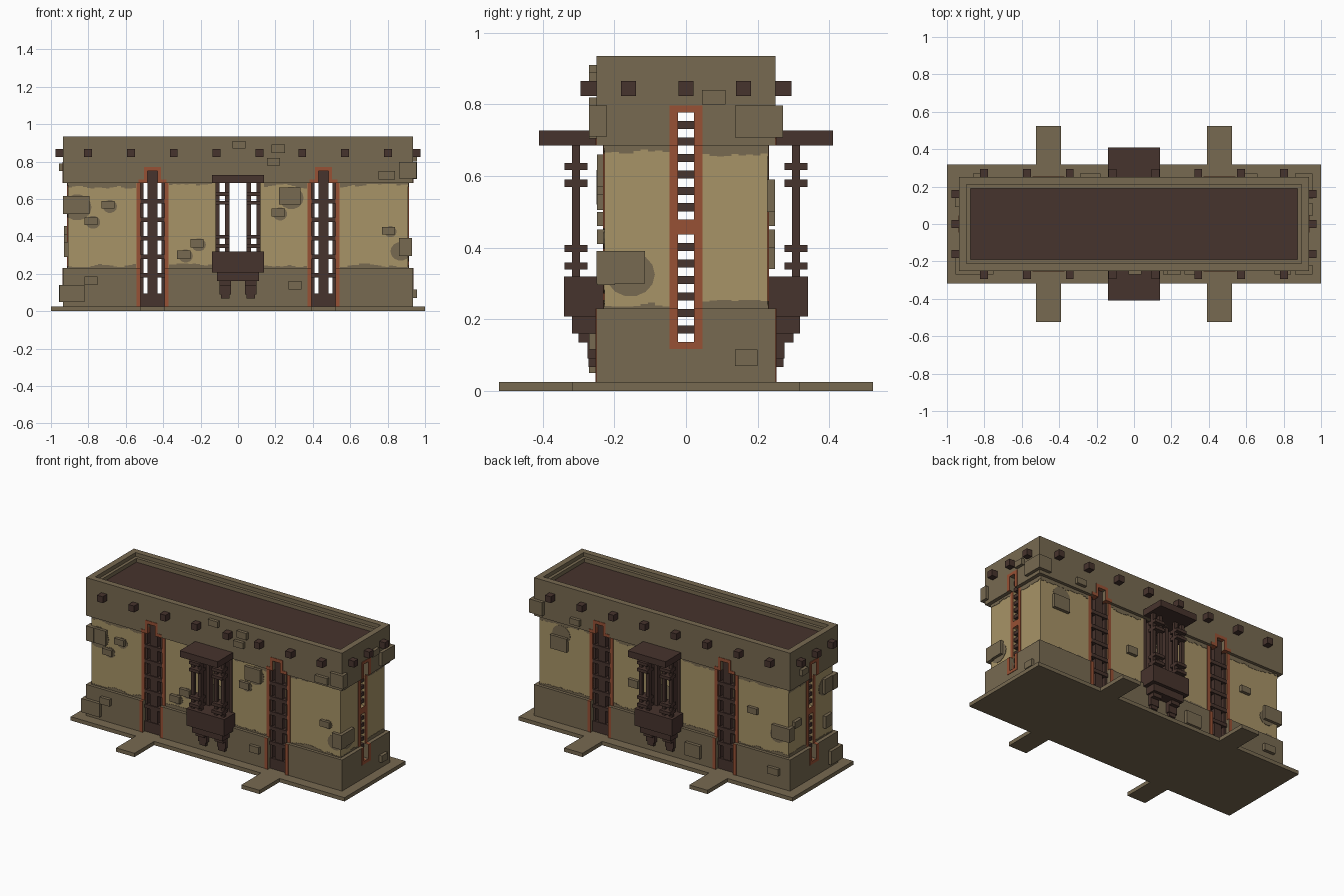
import bpy, bmesh, math, random
from mathutils import Vector

random.seed(4)
cube = bpy.data.objects.get("Cube")
if cube:
    bpy.data.objects.remove(cube, do_unlink=True)


def material(name, rgb):
    m = bpy.data.materials.new(name)
    m.use_nodes = True
    m.diffuse_color = (*rgb, 1)
    bsdf = m.node_tree.nodes["Principled BSDF"]
    bsdf.inputs["Base Color"].default_value = (*rgb, 1)
    bsdf.inputs["Roughness"].default_value = 0.9
    return m


STONE = material("brown stone", (0.185, 0.142, 0.082))
PLASTER = material("sand plaster", (0.39, 0.295, 0.135))
WOOD = material("dark wood", (0.062, 0.033, 0.026))
RUST = material("rust trim", (0.31, 0.082, 0.035))


def finish(name, bm, mat):
    bmesh.ops.recalc_face_normals(bm, faces=bm.faces)
    mesh = bpy.data.meshes.new(name)
    bm.to_mesh(mesh)
    bm.free()
    mesh.materials.append(mat)
    ob = bpy.data.objects.new(name, mesh)
    bpy.context.collection.objects.link(ob)
    return ob


def boxes(name, mat, items):
    """Several boxes (x0, x1, y0, y1, z0, z1) as one object."""
    bm = bmesh.new()
    for x0, x1, y0, y1, z0, z1 in items:
        lo = Vector((min(x0, x1), min(y0, y1), z0))
        hi = Vector((max(x0, x1), max(y0, y1), z1))
        vs = bmesh.ops.create_cube(bm, size=1)["verts"]
        for v in vs:
            v.co = Vector([lo[i] if v.co[i] < 0 else hi[i] for i in range(3)])
    return finish(name, bm, mat)


def on(side, u, d, z):
    """Point on a side: u along it, d outward from the centre."""
    return {"front": (u, -d, z), "back": (u, d, z),
            "left": (d, u, z), "right": (-d, u, z)}[side]


def sbox(side, u0, u1, d0, d1, z0, z1):
    a, b = on(side, u0, d0, z0), on(side, u1, d1, z1)
    return (a[0], b[0], a[1], b[1], z0, z1)


def plate(bm, side, pts, d0, d1):
    """Flat outline of (u, z) points given thickness."""
    a = [bm.verts.new(on(side, u, d0, z)) for u, z in pts]
    b = [bm.verts.new(on(side, u, d1, z)) for u, z in pts]
    bm.faces.new(a)
    bm.faces.new(b)
    for i in range(len(a)):
        j = (i + 1) % len(a)
        bm.faces.new((a[i], a[j], b[j], b[i]))


LONG, SHORT = ("front", "back"), ("left", "right")
SIDES = LONG + SHORT
DOORS = (-0.457, 0.457)
ZONES = {"lower": (0.025, 0.23, 0.935, 0.25, STONE),
         "middle": (0.23, 0.685, 0.909, 0.228, PLASTER),
         "upper": (0.685, 0.935, 0.935, 0.25, STONE)}
T = 0.04
SLITS = ((0.137, 0.436), (0.478, 0.777))

long_holes = [(-0.12, 0.12, 0.30, 0.685)]
for c in DOORS:
    long_holes += [(c - 0.063, c + 0.063, 0.025, 0.687), (c - 0.027, c + 0.027, 0.685, 0.75)]
short_holes = [(-0.023, 0.023, a, b) for a, b in SLITS]


def depth(side, zone):
    return zone[3] if side in LONG else zone[2]


# Hollow walls with through openings, one course per zone
for zname, zone in ZONES.items():
    z0, z1, hx, hy, mat = zone
    for side in SIDES:
        half, holes = (hx, long_holes) if side in LONG else (hy, short_holes)
        us = sorted({-half, half, *[h[0] for h in holes], *[h[1] for h in holes]})
        zs = sorted({z0, z1, *[z for h in holes for z in h[2:] if z0 < z < z1]})
        bm = bmesh.new()
        for ua, ub in zip(us, us[1:]):
            for za, zb in zip(zs, zs[1:]):
                uc, zc = (ua + ub) / 2, (za + zb) / 2
                if not any(h[0] < uc < h[1] and h[2] < zc < h[3] for h in holes):
                    bm.faces.new([bm.verts.new(on(side, u, depth(side, zone) - T / 2, z))
                                  for u, z in ((ua, za), (ub, za), (ub, zb), (ua, zb))])
        bmesh.ops.remove_doubles(bm, verts=bm.verts, dist=1e-5)
        ob = finish(f"{zname}_wall_{side}", bm, mat)
        mod = ob.modifiers.new("thickness", "SOLIDIFY")
        mod.thickness, mod.offset = T, 0

# Base slab, door steps, roof and parapet ledge
boxes("base_slab", STONE, [(-1, 1, -0.317, 0.317, 0, 0.025)])
boxes("door_steps", STONE, [(c - 0.067, c + 0.067, s * 0.30, s * 0.523, 0, 0.025)
                            for c in DOORS for s in (-1, 1)])
boxes("roof", WOOD, [(-0.88, 0.88, -0.195, 0.195, 0.86, 0.885)])
boxes("parapet_ledge", STONE,
      [(-0.9, 0.9, s * 0.19, s * 0.215, 0.85, 0.91) for s in (-1, 1)] +
      [(s * 0.875, s * 0.9, -0.215, 0.215, 0.85, 0.91) for s in (-1, 1)])

# Ragged plaster edges and worn stone patches
PATCHES = {"front": [(-0.86, 0.555, 0.07), (-0.685, 0.56, 0.035), (-0.775, 0.475, 0.035),
                     (-0.21, 0.355, 0.035), (-0.28, 0.295, 0.035), (0.285, 0.605, 0.06),
                     (0.225, 0.52, 0.035), (0.815, 0.425, 0.03), (0.87, 0.32, 0.05)],
           "back": [(0.75, 0.60, 0.06), (-0.83, 0.36, 0.05)],
           "left": [(-0.155, 0.325, 0.062)], "right": [(-0.15, 0.56, 0.06)]}
for side in SIDES:
    d = depth(side, ZONES["middle"])
    bm = bmesh.new()
    runs = ((-0.909, -0.545), (-0.37, -0.14), (0.14, 0.37), (0.545, 0.909)) \
        if side in LONG else ((-0.228, -0.046), (0.046, 0.228))
    for a, b in runs:
        n = int((b - a) / 0.02)
        for edge, sign, reach in ((0.23, 1, 0.012), (0.685, -1, 0.018)):
            pts, h = [(a, edge)], reach
            for i in range(n):
                h = min(max(h + random.uniform(-0.008, 0.008), 0.006), reach + 0.012)
                pts += [(a + (b - a) * i / n, edge + sign * h),
                        (a + (b - a) * (i + 1) / n, edge + sign * h)]
            plate(bm, side, pts + [(b, edge)], d - 0.002, d + 0.002)
    for u, z, r in PATCHES[side]:
        lim = 0.909 if side in LONG else 0.228
        ring = [(max(-lim, min(lim, u + r * 1.1 * math.cos(k * math.tau / 14))),
                 z + r * math.sin(k * math.tau / 14)) for k in range(14)]
        plate(bm, side, ring, d - 0.002, d + 0.0025)
    finish(f"worn_stone_{side}", bm, STONE)

# Protruding stones: (u0, u1, z0, z1)
BRICKS = {
    "front": [(-0.935, -0.795, 0.52, 0.617), (-0.73, -0.66, 0.55, 0.59), (-0.82, -0.75, 0.46, 0.5),
              (-0.255, -0.185, 0.34, 0.385), (-0.325, -0.255, 0.28, 0.325), (0.22, 0.335, 0.57, 0.66),
              (0.18, 0.25, 0.505, 0.55), (0.77, 0.84, 0.41, 0.45), (0.86, 0.93, 0.295, 0.39),
              (0.27, 0.34, 0.115, 0.16), (-0.955, -0.82, 0.05, 0.14), (-0.82, -0.75, 0.14, 0.185),
              (-0.03, 0.04, 0.87, 0.91), (0.155, 0.225, 0.78, 0.82), (0.18, 0.25, 0.845, 0.89),
              (0.75, 0.84, 0.705, 0.75), (0.86, 0.955, 0.71, 0.797)],
    "back": [(0.70, 0.82, 0.50, 0.59), (0.18, 0.25, 0.40, 0.45), (-0.69, -0.62, 0.46, 0.50),
             (-0.93, -0.80, 0.34, 0.43), (-0.29, -0.18, 0.07, 0.155), (-0.86, -0.78, 0.11, 0.155),
             (0.59, 0.66, 0.71, 0.75), (0.86, 0.955, 0.707, 0.797)],
    "left": [(0.045, 0.11, 0.80, 0.84), (0.137, 0.25, 0.707, 0.797), (-0.25, -0.115, 0.30, 0.39),
             (0.137, 0.20, 0.07, 0.115)],
    "right": [(-0.25, -0.12, 0.52, 0.617), (0.12, 0.19, 0.41, 0.455), (-0.2, -0.13, 0.29, 0.37),
              (0.09, 0.15, 0.75, 0.79), (-0.25, -0.15, 0.05, 0.14)]}
for side, rows in BRICKS.items():
    items = []
    for u0, u1, z0, z1 in rows:
        zone = next(z for z in ZONES.values() if z[0] <= z0 < z[1])
        d = depth(side, zone)
        items.append(sbox(side, u0, u1, d - 0.03, d + 0.021, z0, z1))
    boxes(f"stones_{side}", STONE, items)

# Roof beam ends
boxes("beam_ends", WOOD,
      [(x - 0.021, x + 0.021, s * 0.23, s * 0.295, 0.824, 0.866)
       for x in [-0.802 + i * 0.2291 for i in range(8)] for s in (-1, 1)] +
      [(s * 0.91, s * 0.975, y - 0.021, y + 0.021, 0.824, 0.866)
       for y in (-0.16, 0, 0.16) for s in (-1, 1)])

for side in LONG:
    # Tall doors: rust surround and dark lattice
    rust, wood = [], []
    for c in DOORS:
        for s in (-1, 1):
            for z0, z1, d in ((0.025, 0.23, 0.253), (0.23, 0.685, 0.232)):
                rust.append(sbox(side, c + s * 0.063, c + s * 0.086, 0.186, d, z0, z1))
            rust.append(sbox(side, c + s * 0.027, c + s * 0.075, 0.208, 0.253, 0.685, 0.705))
            rust.append(sbox(side, c + s * 0.027, c + s * 0.045, 0.208, 0.253, 0.685, 0.755))
            wood.append(sbox(side, c + s * 0.048, c + s * 0.063, 0.195, 0.222, 0.025, 0.687))
        rust.append(sbox(side, c - 0.045, c + 0.045, 0.208, 0.253, 0.75, 0.772))
        wood.append(sbox(side, c - 0.027, c + 0.027, 0.195, 0.226, 0.025, 0.75))
        wood.append(sbox(side, c - 0.063, c + 0.063, 0.195, 0.23, 0.025, 0.094))
        for i in range(1, 6):
            z = 0.094 + i * 0.0988
            wood.append(sbox(side, c - 0.063, c + 0.063, 0.195, 0.232, z - 0.012, z + 0.012))
    boxes(f"door_surrounds_{side}", RUST, rust)
    boxes(f"door_lattice_{side}", WOOD, wood)

    # Balcony: canopy, stepped tub, brackets and collared posts
    parts = [sbox(side, -0.138, 0.138, 0.20, 0.41, 0.685, 0.727),
             sbox(side, -0.138, 0.138, 0.20, 0.341, 0.207, 0.319),
             sbox(side, -0.112, 0.112, 0.20, 0.319, 0.16, 0.207)]
    for s in (-1, 1):
        parts += [sbox(side, s * 0.038, s * 0.10, 0.22, 0.30, 0.135, 0.16),
                  sbox(side, s * 0.038, s * 0.10, 0.22, 0.275, 0.09, 0.135),
                  sbox(side, s * 0.046, s * 0.092, 0.22, 0.272, 0.067, 0.09)]
        for u0, u1 in ((0.046, 0.07), (0.098, 0.12)):
            parts.append(sbox(side, s * u0, s * u1, 0.296, 0.318, 0.31, 0.69))
            parts.append(sbox(side, s * u0, s * u1, 0.19, 0.232, 0.30, 0.69))
        for z in (0.349, 0.398, 0.58, 0.627):
            parts.append(sbox(side, s * 0.046, s * 0.12, 0.275, 0.34, z - 0.01, z + 0.01))
    boxes(f"balcony_{side}", WOOD, parts)

for side in SHORT:
    # Slit windows: rust surround stepping with the wall, dark rungs
    rust, wood = [], []
    for z0, z1, d in ((0.117, 0.23, 0.938), (0.23, 0.685, 0.913), (0.685, 0.797, 0.938)):
        for s in (-1, 1):
            rust.append(sbox(side, s * 0.023, s * 0.046, 0.87, d, z0, z1))
    for z0, z1, d in ((0.117, 0.137, 0.938), (0.436, 0.478, 0.913), (0.777, 0.797, 0.938)):
        rust.append(sbox(side, -0.023, 0.023, 0.87, d, z0, z1))
    for a, b in SLITS:
        p = (b - a) / 13
        for i in range(6):
            wood.append(sbox(side, -0.023, 0.023, 0.875, 0.905, a + p * (2 * i + 1), a + p * (2 * i + 2)))
    boxes(f"slit_surround_{side}", RUST, rust)
    boxes(f"slit_rungs_{side}", WOOD, wood)
